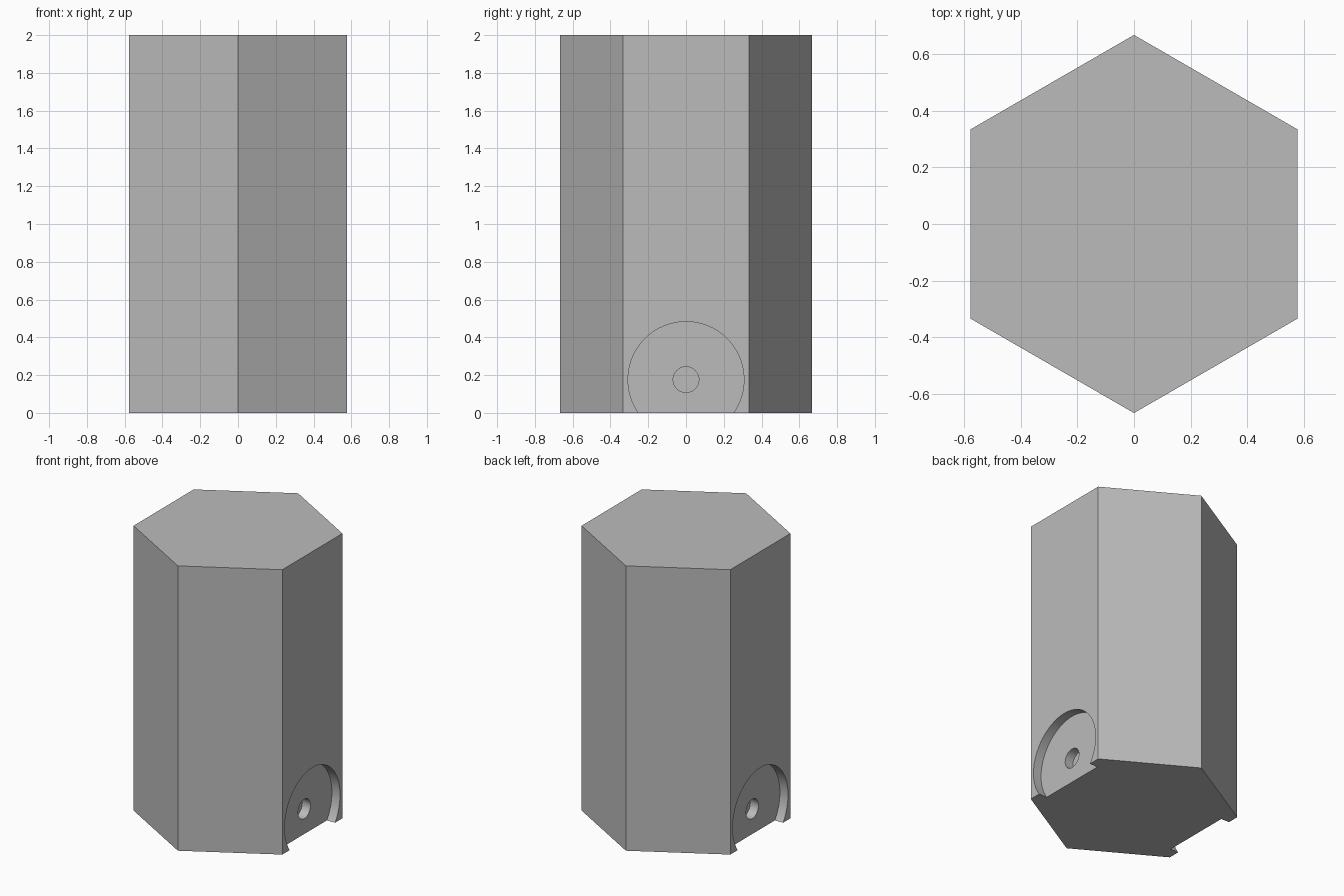
import bpy
from math import radians

if "Cube" in bpy.data.objects:
    bpy.data.objects.remove(bpy.data.objects["Cube"], do_unlink=True)

HEIGHT = 2.0
RADIUS = 0.667            # corner radius, corners on the y axis
FLAT = RADIUS * 0.866     # distance from the axis to a side face
PIVOT_Z = 0.176           # height of the recess centre
RECESS_RADIUS, RECESS_DEPTH = 0.307, 0.063
HOLE_RADIUS, HOLE_DEPTH = 0.068, 0.063

grey = bpy.data.materials.new("light_grey")
grey.use_nodes = True
colour = (0.5, 0.5, 0.5, 1)
grey.diffuse_color = colour
grey.node_tree.nodes["Principled BSDF"].inputs["Base Color"].default_value = colour

# Hexagonal body
bpy.ops.mesh.primitive_cylinder_add(vertices=6, radius=RADIUS, depth=HEIGHT,
                                    location=(0, 0, HEIGHT / 2))
body = bpy.context.object
body.name = "hexagonal_body"
body.data.materials.append(grey)


def cut_round(name, side, radius, depth):
    """Sink a round pocket into the left or right side face."""
    overshoot = 0.1
    x = side * (FLAT - depth + (depth + overshoot) / 2)
    bpy.ops.mesh.primitive_cylinder_add(vertices=64, radius=radius,
                                        depth=depth + overshoot,
                                        location=(x, 0, PIVOT_Z),
                                        rotation=(0, radians(90), 0))
    cutter = bpy.context.object
    cutter.name = name
    cutter.hide_render = True
    cutter.data.materials.append(grey)
    cut = body.modifiers.new(name, "BOOLEAN")
    cut.operation = "DIFFERENCE"
    cut.solver = "EXACT"
    cut.object = cutter
    bpy.ops.object.select_all(action="DESELECT")
    body.select_set(True)
    bpy.context.view_layer.objects.active = body
    bpy.ops.object.modifier_apply(modifier=name)
    bpy.data.objects.remove(cutter, do_unlink=True)


# Wide recess with a small central hole on both sides
for side in (-1, 1):
    cut_round("recess_cutter", side, RECESS_RADIUS, RECESS_DEPTH)
    cut_round("hole_cutter", side, HOLE_RADIUS, RECESS_DEPTH + HOLE_DEPTH)

bpy.ops.object.shade_smooth_by_angle(angle=radians(30))
